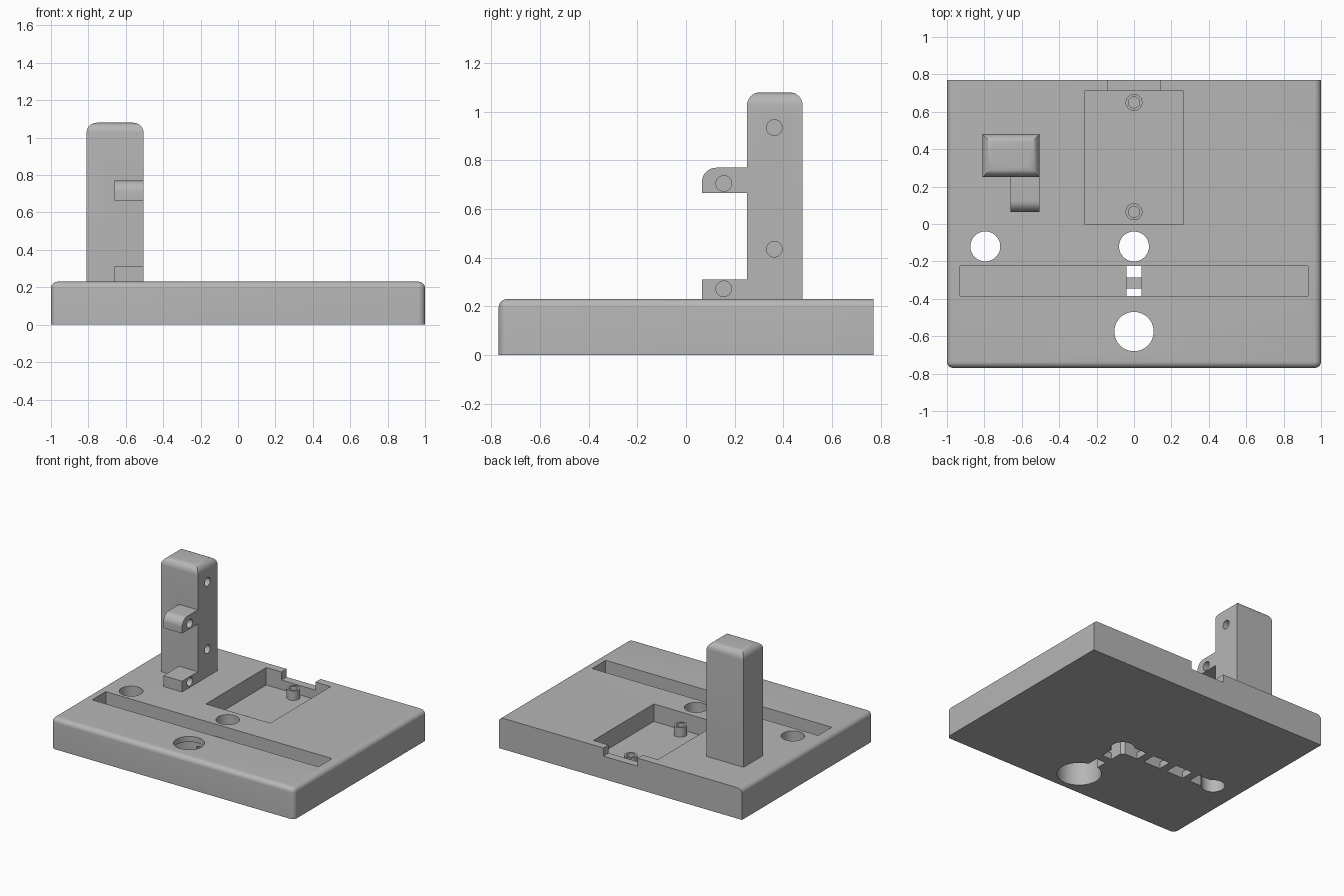
import bpy, bmesh, math
from mathutils import Matrix, Vector

old = bpy.data.objects.get("Cube")
if old:
    bpy.data.objects.remove(old, do_unlink=True)

grey = bpy.data.materials.new("plain grey")
grey.use_nodes = True
GREY = (0.47, 0.47, 0.47, 1)
grey.diffuse_color = GREY
grey.node_tree.nodes["Principled BSDF"].inputs["Base Color"].default_value = GREY


def make(name, bm):
    mesh = bpy.data.meshes.new(name)
    bm.to_mesh(mesh)
    bm.free()
    mesh.materials.append(grey)
    ob = bpy.data.objects.new(name, mesh)
    bpy.context.collection.objects.link(ob)
    return ob


def box(name, x, y, z, round_rule=None, radius=0.0):
    """Box from min/max pairs; edges whose midpoint passes the rule are rounded."""
    bm = bmesh.new()
    bmesh.ops.create_cube(bm, size=1)
    for v in bm.verts:
        v.co = Vector([r[0] if c < 0 else r[1] for c, r in zip(v.co, (x, y, z))])
    if round_rule:
        lo, hi = Vector((x[0], y[0], z[0])), Vector((x[1], y[1], z[1]))
        edges = []
        for e in bm.edges:
            mid = (e.verts[0].co + e.verts[1].co) / 2
            # relative position of the midpoint: 0, 0.5 or 1 on each axis
            if round_rule(*[round((m - a) / (b - a), 1) for m, a, b in zip(mid, lo, hi)]):
                edges.append(e)
        bmesh.ops.bevel(bm, geom=edges, offset=radius, segments=8, profile=0.5, affect='EDGES')
    return make(name, bm)


def cylinder(name, centre, r, length, axis='Z'):
    bm = bmesh.new()
    turn = Matrix.Rotation(math.pi / 2, 4, 'Y') if axis == 'X' else Matrix()
    bmesh.ops.create_cone(bm, cap_ends=True, segments=48, radius1=r, radius2=r,
                          depth=length, matrix=Matrix.Translation(centre) @ turn)
    return make(name, bm)


def combine(target, other, operation='DIFFERENCE'):
    mod = target.modifiers.new("combine", 'BOOLEAN')
    mod.operation, mod.solver, mod.object = operation, 'EXACT', other
    bpy.context.view_layer.objects.active = target
    bpy.ops.object.modifier_apply(modifier=mod.name)
    bpy.data.objects.remove(other, do_unlink=True)


def shade(ob):
    bpy.ops.object.select_all(action='DESELECT')
    ob.select_set(True)
    bpy.context.view_layer.objects.active = ob
    bpy.ops.object.shade_smooth_by_angle(angle=math.radians(30))


TOP = 0.23
HOLE_Y = -0.12

# Base plate, rounded at the top (not the rear) and at the front corners
base = box("base_plate", (-1, 1), (-0.77, 0.77), (0, TOP),
           lambda x, y, z: (z == 1 and y < 1) or (z == 0.5 and y == 0), 0.035)

# Rear pocket, cable notch and long card slot
combine(base, box("cutter", (-0.265, 0.265), (0, 0.71), (0.10, 0.4)))
combine(base, box("cutter", (-0.14, 0.14), (0.69, 0.9), (0.17, 0.4)))
combine(base, box("cutter", (-0.93, 0.93), (-0.385, -0.225), (0.13, 0.4)))

# Through holes and the wider bore under the front hole
for x in (0, -0.795):
    combine(base, cylinder("cutter", (x, HOLE_Y, 0.1), 0.08, 0.6))
combine(base, cylinder("cutter", (0, -0.575, 0.1), 0.105, 0.6))
combine(base, cylinder("cutter", (0, -0.575, 0.04), 0.15, 0.3))

# Cable channels underneath
combine(base, box("cutter", (-0.04, 0.04), (-0.5, HOLE_Y), (-0.1, 0.14)))
combine(base, box("cutter", (-0.795, 0), (HOLE_Y - 0.05, HOLE_Y + 0.05), (-0.1, 0.14)))
shade(base)

# Retaining ribs across the channels
box("front_channel_rib", (-0.04, 0.04), (-0.345, -0.285), (0, 0.05))
for x in (-0.2, -0.4, -0.6):
    box("side_channel_rib", (x - 0.03, x + 0.03), (HOLE_Y - 0.05, HOLE_Y + 0.05), (0, 0.05))

# Hollow screw posts in the pocket
for y in (0.065, 0.65):
    post = cylinder("screw_post", (0, y, 0.13), 0.045, 0.08)
    combine(post, cylinder("cutter", (0, y, 0.2), 0.03, 0.2))
    shade(post)

# Upright column with two forward arms
SIDE = -0.505
column = box("column", (-0.81, SIDE), (0.25, 0.48), (TOP - 0.01, 1.08),
             lambda x, y, z: z == 1, 0.055)
combine(column, box("upper_arm", (-0.66, SIDE), (0.065, 0.3), (0.665, 0.77),
                    lambda x, y, z: z == 1 and y == 0, 0.06), 'UNION')
combine(column, box("lower_arm", (-0.66, SIDE), (0.065, 0.3), (TOP - 0.01, 0.31)), 'UNION')

# Blind screw holes in the side of the column and arms
for y, z in ((0.363, 0.935), (0.363, 0.435), (0.155, 0.705), (0.155, 0.272)):
    combine(column, cylinder("cutter", (SIDE, y, z), 0.032, 0.2, 'X'))
shade(column)
